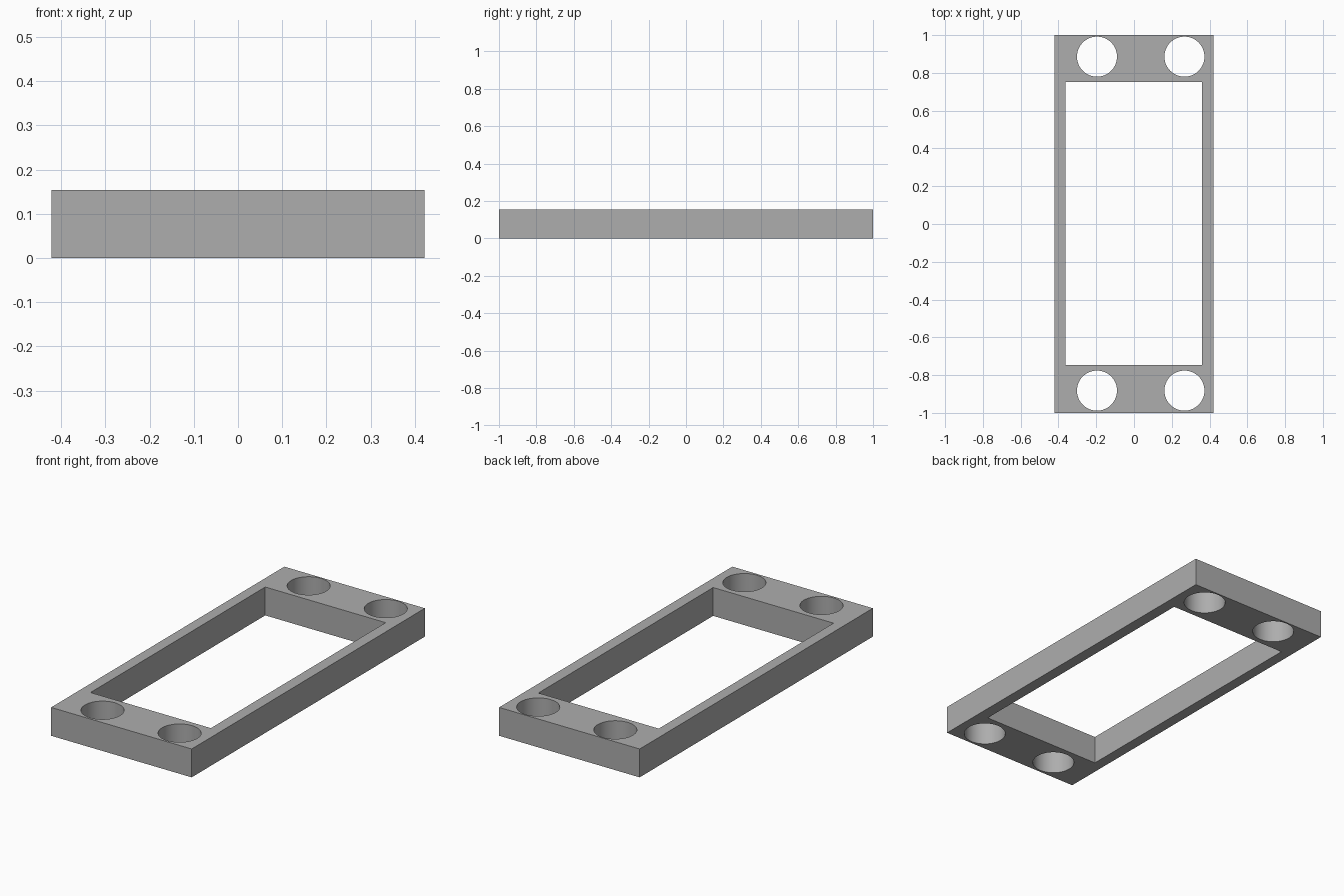
import bpy
import math

cube = bpy.data.objects.get("Cube")
if cube:
    bpy.data.objects.remove(cube, do_unlink=True)

HEIGHT = 0.154
HOLE_RADIUS = 0.106

grey = bpy.data.materials.new("plain grey")
grey.use_nodes = True
colour = (0.42, 0.42, 0.42, 1)
grey.diffuse_color = colour
grey.node_tree.nodes["Principled BSDF"].inputs["Base Color"].default_value = colour


def block(name, x0, x1, y0, y1, z0, z1):
    bpy.ops.mesh.primitive_cube_add(
        size=1, location=((x0 + x1) / 2, (y0 + y1) / 2, (z0 + z1) / 2))
    obj = bpy.context.object
    obj.name = name
    obj.scale = (x1 - x0, y1 - y0, z1 - z0)
    bpy.ops.object.transform_apply(location=False, rotation=False, scale=True)
    obj.data.materials.append(grey)
    return obj


# Outer plate
frame = block("mounting_frame", -0.422, 0.422, -1, 1, 0, HEIGHT)

# Rectangular window
cutters = [block("window_cutter", -0.363, 0.36, -0.747, 0.752, -0.1, HEIGHT + 0.1)]

# Two screw holes at each end, offset towards the left side
for x in (-0.196, 0.267):
    for y in (-0.882, 0.886):
        bpy.ops.mesh.primitive_cylinder_add(
            vertices=64, radius=HOLE_RADIUS, depth=HEIGHT + 0.2,
            location=(x, y, HEIGHT / 2))
        hole = bpy.context.object
        hole.name = "screw_hole_cutter"
        hole.data.materials.append(grey)
        cutters.append(hole)

# Cut the openings, then remove the cutters
bpy.ops.object.select_all(action="DESELECT")
frame.select_set(True)
bpy.context.view_layer.objects.active = frame
for cutter in cutters:
    cut = frame.modifiers.new("cut", "BOOLEAN")
    cut.operation = "DIFFERENCE"
    cut.solver = "EXACT"
    cut.object = cutter
    bpy.ops.object.modifier_apply(modifier=cut.name)
    bpy.data.objects.remove(cutter, do_unlink=True)

# Smooth hole walls, sharp corners
bpy.ops.object.shade_smooth_by_angle(angle=math.radians(30))
